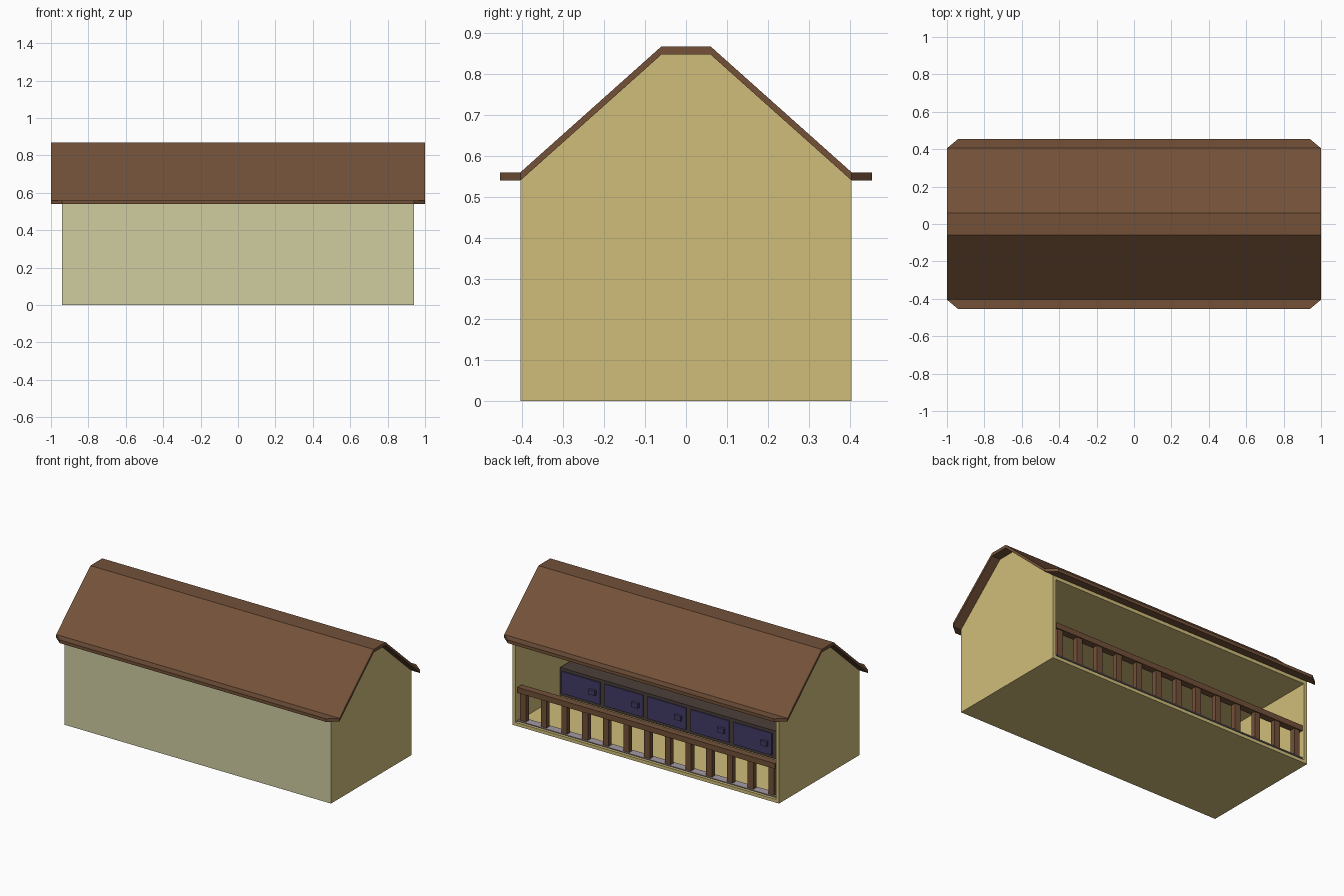
import bpy, bmesh
from mathutils import Vector

if "Cube" in bpy.data.objects:
    bpy.data.objects.remove(bpy.data.objects["Cube"])


def mat(name, r, g, b):
    m = bpy.data.materials.new(name)
    lin = lambda c: ((c / 255 + 0.055) / 1.055) ** 2.4 if c > 10 else c / 255 / 12.92
    m.diffuse_color = (lin(r), lin(g), lin(b), 1)
    m.use_nodes = True
    m.node_tree.nodes["Principled BSDF"].inputs["Base Color"].default_value = m.diffuse_color
    return m


TAN = mat("tan_wall", 208, 190, 122)
PALE = mat("pale_front", 208, 205, 160)
BROWN = mat("brown_wood", 115, 81, 57)
DARK = mat("dark_cabinet", 75, 62, 58)
BLUE = mat("blue_door", 66, 60, 102)
GREY = mat("grey_sill", 165, 155, 165)


def make(name, bm, *mats):
    bmesh.ops.recalc_face_normals(bm, faces=bm.faces)
    me = bpy.data.meshes.new(name)
    bm.to_mesh(me)
    bm.free()
    for m in mats:
        me.materials.append(m)
    ob = bpy.data.objects.new(name, me)
    bpy.context.collection.objects.link(ob)
    return ob


def box(name, m, x0, x1, y0, y1, z0, z1):
    bm = bmesh.new()
    bmesh.ops.create_cube(bm, size=1)
    for v in bm.verts:
        v.co = Vector(((x0 + x1) / 2 + v.co.x * (x1 - x0),
                       (y0 + y1) / 2 + v.co.y * (y1 - y0),
                       (z0 + z1) / 2 + v.co.z * (z1 - z0)))
    return make(name, bm, m)


# House body: gabled prism, hollowed from the back through an inset opening
W, D, H, T = 0.94, 0.405, 0.54, 0.03
profile = [(-D, 0), (D, 0), (D, H), (0.06, 0.848), (-0.06, 0.848), (-D, H)]
bm = bmesh.new()
face = bm.faces.new([bm.verts.new((-W, y, z)) for y, z in profile])
ext = bmesh.ops.extrude_face_region(bm, geom=[face])
bmesh.ops.translate(bm, vec=(2 * W, 0, 0),
                    verts=[v for v in ext["geom"] if isinstance(v, bmesh.types.BMVert)])
bmesh.ops.recalc_face_normals(bm, faces=bm.faces)
for f in bm.faces:
    f.normal_update()
    if f.normal.y < -0.9:
        f.material_index = 1
back = next(f for f in bm.faces if f.normal.y > 0.9)
bmesh.ops.inset_individual(bm, faces=[back], thickness=T)
hole = bmesh.ops.extrude_discrete_faces(bm, faces=[back])["faces"][0]
bmesh.ops.translate(bm, verts=hole.verts, vec=(0, -2 * (D - T) - T, 0))
make("house_body", bm, TAN, PALE)

# Roof: folded sheet with clipped eave corners
sheet = [(-0.455, 0.56, 0.94), (-D, 0.56, 1), (-0.06, 0.868, 1),
         (0.06, 0.868, 1), (D, 0.56, 1), (0.455, 0.56, 0.94)]
bm = bmesh.new()
rings = [[bm.verts.new(p) for p in ((-x, y, z), (x, y, z), (x, y, z - 0.02), (-x, y, z - 0.02))]
         for y, z, x in sheet]
for a, b in zip(rings, rings[1:]):
    for i in range(4):
        j = (i + 1) % 4
        bm.faces.new((a[i], a[j], b[j], b[i]))
bm.faces.new(rings[0])
bm.faces.new(rings[-1])
make("roof", bm, BROWN)

# Railing along the open side
box("top_rail", BROWN, -0.91, 0.91, 0.355, 0.4, 0.21, 0.245)
for i in range(13):
    x = -0.876 + i * 0.146
    box("rail_post", BROWN, x - 0.02, x + 0.02, 0.362, 0.393, T, 0.21)
box("floor_sill", GREY, -0.91, 0.91, 0.35, 0.402, T, T + 0.005)

# Cabinet row with six doors and handles
F = -0.03
box("cabinet", DARK, -0.91, 0.91, -0.376, F, T, 0.208)
for i in range(6):
    x = -0.758 + i * 0.3033
    box("cabinet_door", BLUE, x - 0.135, x + 0.135, F, F + 0.008, 0.05, 0.19)
    box("door_handle", BLUE, x - 0.11, x - 0.065, F, F + 0.025, 0.105, 0.135)
